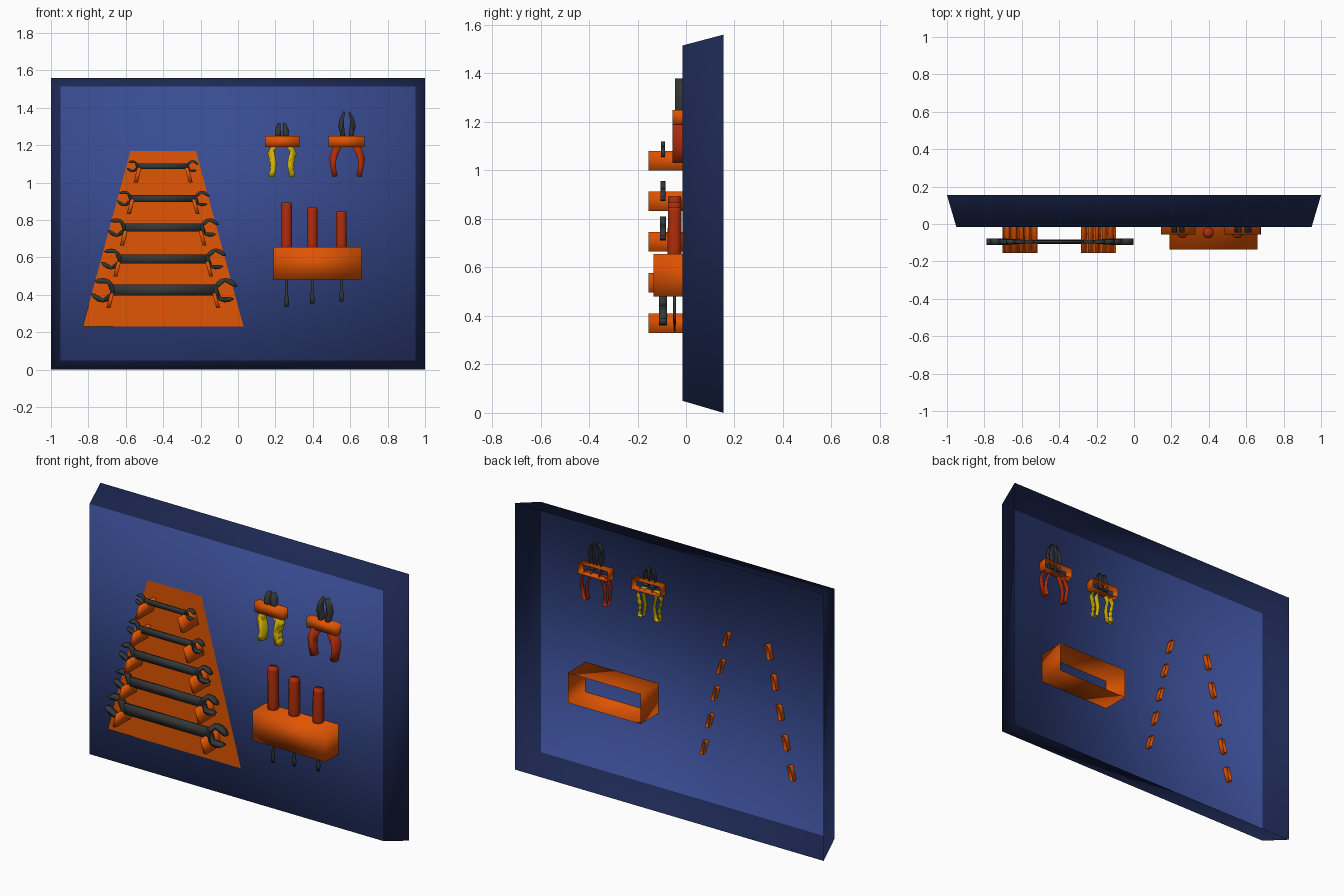
import bpy, bmesh, math

if "Cube" in bpy.data.objects:
    bpy.data.objects.remove(bpy.data.objects["Cube"])


def material(name, rgb):
    m = bpy.data.materials.new(name)
    m.diffuse_color = (*rgb, 1)
    m.use_nodes = True
    m.node_tree.nodes["Principled BSDF"].inputs["Base Color"].default_value = m.diffuse_color
    return m


BLUE = material("panel blue", (0.040, 0.071, 0.285))
NAVY = material("rim navy", (0.012, 0.021, 0.085))
ORANGE = material("rack orange", (0.75, 0.09, 0.001))
RED = material("grip red", (0.42, 0.026, 0.003))
YELLOW = material("grip yellow", (0.68, 0.47, 0.001))
STEEL = material("dark steel", (0.036, 0.038, 0.038))
PANEL_Y = -0.015


def finish(name, bm, mat, smooth=True):
    bmesh.ops.recalc_face_normals(bm, faces=bm.faces)
    for f in bm.faces:
        f.smooth = smooth
    me = bpy.data.meshes.new(name)
    bm.to_mesh(me)
    bm.free()
    ob = bpy.data.objects.new(name, me)
    bpy.context.collection.objects.link(ob)
    me.materials.append(mat)
    return ob


def add_loft(bm, rings, start=True, end=True):
    """Skin matching closed rings, with optional end caps."""
    vs = [[bm.verts.new(p) for p in r] for r in rings]
    for a, b in zip(vs, vs[1:]):
        n = len(a)
        for i in range(n):
            bm.faces.new((a[i], a[(i + 1) % n], b[(i + 1) % n], b[i]))
    if start:
        bm.faces.new(vs[0])
    if end:
        bm.faces.new(vs[-1])


def prism(name, polys, mat, y0, y1, back=True):
    """Extrude x-z outlines from y0 (front) to y1, softly shaded."""
    bm = bmesh.new()
    for p in polys:
        add_loft(bm, [[(x, y, z) for x, z in p] for y in (y0, y1)], end=back)
    return finish(name, bm, mat)


def rect(x0, x1, z0, z1):
    return [(x0, z0), (x1, z0), (x1, z1), (x0, z1)]


# Back panel: tapered tray, open at the rear, with a darker rim
bm = bmesh.new()
add_loft(bm, [[(x, PANEL_Y, z) for x, z in rect(-0.95, 0.95, 0.05, 1.515)],
              [(x, 0.155, z) for x, z in rect(-1, 1, 0, 1.56)]], end=False)
panel = finish("back_panel", bm, BLUE)
panel.data.materials.append(NAVY)
for f in panel.data.polygons:
    f.material_index = 0 if abs(f.normal.y) > 0.9 else 1

# Trapezoid backing plate, a single face just proud of the panel
bm = bmesh.new()
bm.faces.new([bm.verts.new((x, PANEL_Y - 0.002, z)) for x, z in
              ((-0.83, 0.23), (0.03, 0.23), (-0.225, 1.17), (-0.575, 1.17))])
finish("wrench_plate", bm, ORANGE, False)


def wrench_head(cx, cz, r, aim):
    """C-shaped jaw with a hexagonal mouth opening towards the aim angle."""
    pts = []
    for i in range(13):
        a = aim + math.radians(30 + i * 300 / 12)
        pts.append((cx + r * math.cos(a), cz + r * math.sin(a)))
    for i in range(5):
        a = aim + math.radians(320 - i * 70)
        pts.append((cx + r * 0.68 * math.cos(a), cz + r * 0.68 * math.sin(a)))
    return pts


# Wrenches on slanted peg pairs (centre height, left end, right end)
wrenches = [(1.088, -0.597, -0.21), (0.915, -0.65, -0.15), (0.76, -0.70, -0.10),
            (0.592, -0.735, -0.06), (0.425, -0.79, 0.0)]
for i, (z, xl, xr) in enumerate(wrenches):
    L = xr - xl
    r, h, t = L * 0.083, L * 0.037, L * 0.021
    mid = -0.095
    tilt = math.radians(-15)
    heads = [wrench_head(xr - r, z, r, tilt),
             wrench_head(xl + r, z, r, tilt + math.pi)]
    prism(f"wrench_heads_{i + 1}", heads, STEEL, mid - t, mid + t)
    prism(f"wrench_handle_{i + 1}",
          [rect(xl + 1.75 * r, xr - 1.75 * r, z - h, z + h)], STEEL,
          mid - t * 0.7, mid + t * 0.7)
    zc = 1.04 - i * 0.1675
    off = 0.137 + i * 0.0365
    for s, side in ((-1, "left"), (1, "right")):
        peg = [(-0.4 + s * off + dx, zc + dz) for dx, dz in
               ((-0.001, 0.04), (0.021, 0.04), (0.001, -0.04), (-0.021, -0.04))]
        if s > 0:
            peg = [(-0.4 + off + dx, zc + dz) for dx, dz in
                   ((-0.021, 0.04), (-0.001, 0.04), (0.021, -0.04), (0.001, -0.04))]
        prism(f"peg_{side}_{i + 1}", [peg], ORANGE, -0.155, 0.015, back=False)

# Screwdriver box and the two plier racks, all open at the rear
prism("screwdriver_box", [rect(0.19, 0.66, 0.48, 0.655)], ORANGE, -0.135, 0.149, back=False)
prism("small_plier_rack", [rect(0.145, 0.33, 1.19, 1.25)], ORANGE, -0.055, 0.035, back=False)
prism("large_plier_rack", [rect(0.483, 0.675, 1.19, 1.25)], ORANGE, -0.055, 0.035, back=False)

# Screwdrivers (x, handle top, blade tip)
for i, (x, top, tip) in enumerate([(0.26, 0.895, 0.335), (0.397, 0.867, 0.35),
                                   (0.553, 0.847, 0.365)]):
    def ring(rx, ry, z, n=8):
        return [(x + rx * math.cos((k + .5) * math.tau / n),
                 -0.047 + ry * math.sin((k + .5) * math.tau / n), z) for k in range(n)]
    bm = bmesh.new()
    add_loft(bm, [ring(0.031, 0.031, 0.6), ring(0.031, 0.031, 0.68),
                  ring(0.03, 0.03, top - 0.012), ring(0.028, 0.028, top)])
    finish(f"screwdriver_grip_{i + 1}", bm, RED)
    bm = bmesh.new()
    add_loft(bm, [ring(0.007, 0.007, 0.6), ring(0.007, 0.007, tip + 0.075),
                  ring(0.014, 0.006, tip + 0.035), ring(0.011, 0.003, tip)])
    finish(f"screwdriver_blade_{i + 1}", bm, STEEL)


def pliers(name, cx, jaw, grip, mat):
    """Mirror one jaw and one grip outline about cx; open at the rear."""
    def both(p):
        return [[(cx + s * x, z) for x, z in p] for s in (-1, 1)]
    prism(name + "_jaws", both(jaw), STEEL, -0.045, 0.01, back=False)
    prism(name + "_grips", both(grip), mat, -0.055, 0.015, back=False)


# Large pliers: curved jaws, bowed red grips
pliers("large_pliers", 0.583,
       [(0.008, 1.22), (0.038, 1.22), (0.034, 1.26), (0.046, 1.30), (0.038, 1.34),
        (0.018, 1.38), (0.009, 1.376), (0.02, 1.33), (0.012, 1.27)],
       [(0.025, 1.20), (0.07, 1.20), (0.096, 1.135), (0.09, 1.09), (0.078, 1.03),
        (0.05, 1.035), (0.06, 1.08), (0.057, 1.13)],
       RED)

# Small pliers: short jaws, yellow grips with ridges along the outer edge
outer = [(0.055, 1.20), (0.076, 1.16), (0.07, 1.13), (0.06, 1.09), (0.064, 1.06), (0.07, 1.03)]
ridged = []
for (x0, z0), (x1, z1) in zip(outer[1:], outer[2:]):
    ridged += [(x0, z0), ((x0 + x1) / 2 + 0.006, (z0 + z1) / 2 + 0.006),
               ((x0 + x1) / 2, (z0 + z1) / 2)]
pliers("small_pliers", 0.235,
       [(0.004, 1.22), (0.04, 1.22), (0.034, 1.26), (0.034, 1.285), (0.022, 1.318),
        (0.009, 1.318), (0.006, 1.27)],
       [(0.02, 1.20)] + outer[:1] + ridged + outer[-1:] +
       [(0.04, 1.032), (0.034, 1.06), (0.028, 1.10), (0.036, 1.14), (0.042, 1.165)],
       YELLOW)
